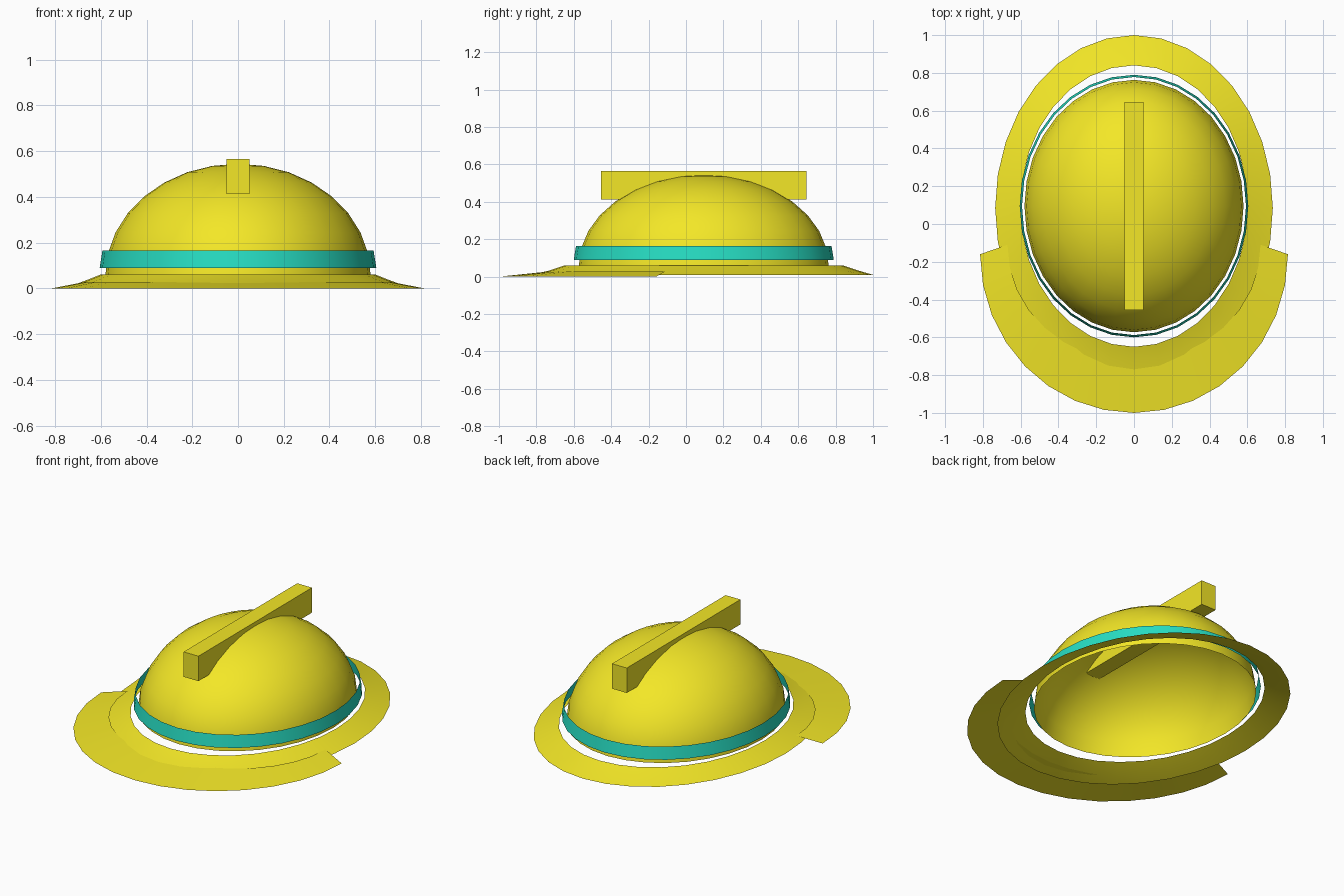
import bpy, bmesh, math

if "Cube" in bpy.data.objects:
    bpy.data.objects.remove(bpy.data.objects["Cube"])


def material(name, color):
    m = bpy.data.materials.new(name)
    m.diffuse_color = color
    m.use_nodes = True
    m.node_tree.nodes["Principled BSDF"].inputs["Base Color"].default_value = m.diffuse_color
    return m


yellow = material("yellow", (0.9, 0.8, 0.02, 1))
green = material("green", (0.02, 0.72, 0.54, 1))


def finish(bm, name, mat):
    mesh = bpy.data.meshes.new(name)
    bm.to_mesh(mesh)
    bm.free()
    ob = bpy.data.objects.new(name, mesh)
    bpy.context.collection.objects.link(ob)
    mesh.materials.append(mat)
    bpy.ops.object.select_all(action='DESELECT')
    ob.select_set(True)
    bpy.context.view_layer.objects.active = ob
    bpy.ops.object.shade_smooth_by_angle(angle=math.radians(30))
    return ob


def elliptic_sheet(name, loops, mat, start=0, steps=32):
    """Bridge elliptical loops (rx, ry, centre y, z), outer to inner, in 1/32 turns."""
    closed = steps == 32
    bm = bmesh.new()
    rows = []
    for rx, ry, cy, z in loops:
        angles = [(start + i) * math.tau / 32 for i in range(steps + (not closed))]
        rows.append([bm.verts.new((rx * math.cos(a), cy + ry * math.sin(a), z)) for a in angles])
    for a, b in zip(rows, rows[1:]):
        for i in range(steps):
            j = (i + 1) % len(a)
            bm.faces.new((a[i], a[j], b[j], b[i]))
    return finish(bm, name, mat)


# Open half-ellipsoid crown
bm = bmesh.new()
bmesh.ops.create_uvsphere(bm, u_segments=32, v_segments=16, radius=1)
bmesh.ops.delete(bm, geom=[v for v in bm.verts if v.co.z < -0.01], context='VERTS')
bmesh.ops.scale(bm, vec=(0.58, 0.668, 0.487), verts=bm.verts)
bmesh.ops.translate(bm, vec=(0, 0.095, 0.058), verts=bm.verts)
finish(bm, "crown", yellow)

# Brim all round, and the wider visor over the front half
elliptic_sheet("brim", [(0.735, 0.915, 0.085, 0.01),
                        (0.67, 0.825, 0.095, 0.033),
                        (0.602, 0.745, 0.095, 0.06)], yellow)
elliptic_sheet("visor", [(0.815, 0.84, -0.16, 0.0),
                         (0.67, 0.62, -0.11, 0.028)], yellow, start=16, steps=16)

# Tapered band
elliptic_sheet("band", [(0.605, 0.695, 0.095, 0.09),
                        (0.593, 0.683, 0.095, 0.165)], green)

# Ridge bar on top
bm = bmesh.new()
bmesh.ops.create_cube(bm, size=1)
bmesh.ops.scale(bm, vec=(0.1, 1.1, 0.153), verts=bm.verts)
bmesh.ops.translate(bm, vec=(0, 0.095, 0.489), verts=bm.verts)
finish(bm, "ridge", yellow)
